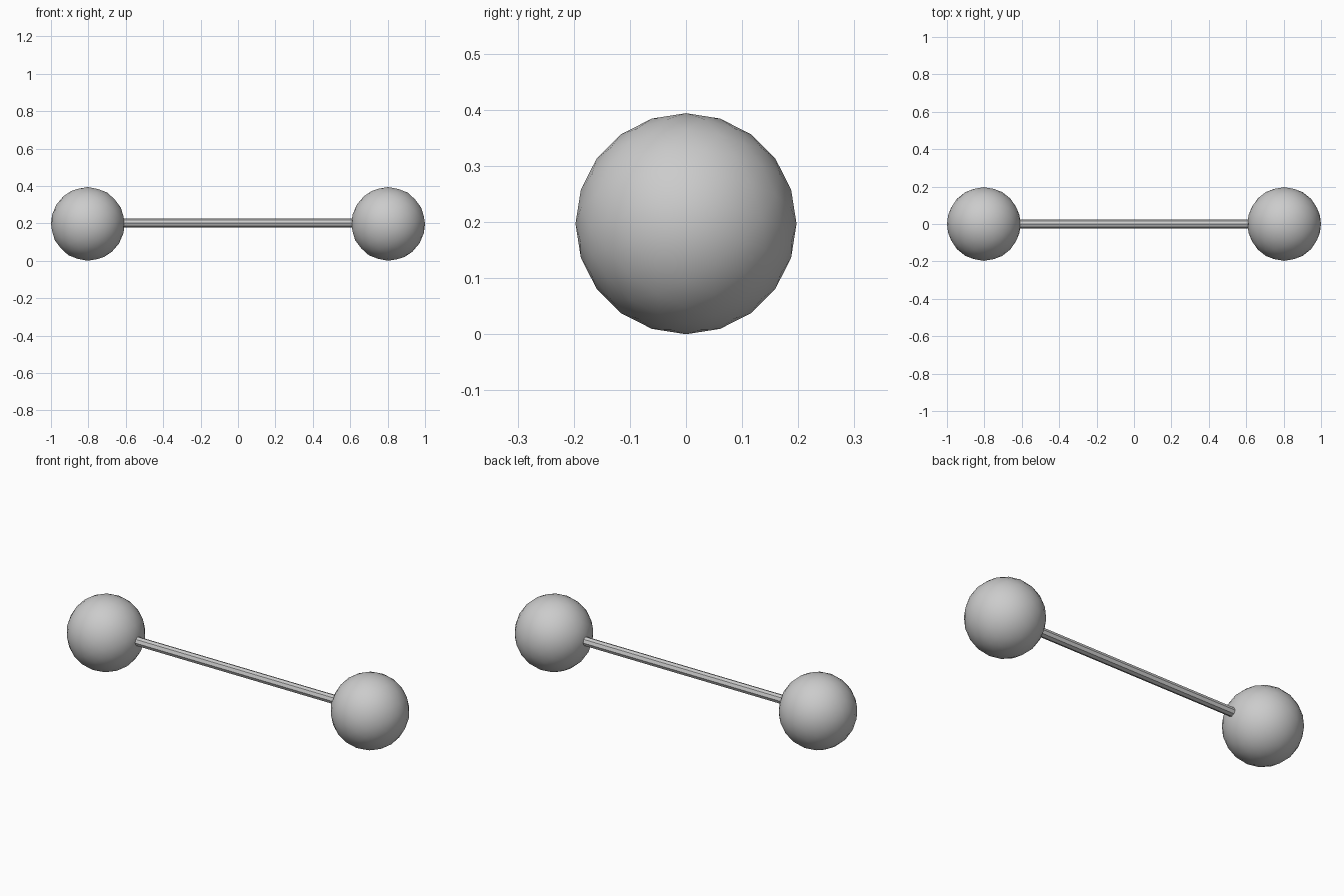
import bpy
from math import radians

if "Cube" in bpy.data.objects:
    bpy.data.objects.remove(bpy.data.objects["Cube"])

RADIUS = 0.197
OFFSET = 0.803


def smooth(obj, name):
    obj.name = name
    bpy.ops.object.shade_smooth_by_angle(angle=radians(40))


# Round weights, five-fold axis pointing along the bar
for side, name in ((-1, "left_weight"), (1, "right_weight")):
    bpy.ops.mesh.primitive_ico_sphere_add(
        subdivisions=3, radius=RADIUS,
        location=(side * OFFSET, 0, RADIUS), rotation=(0, radians(90), 0))
    smooth(bpy.context.object, name)

# Thin handle bar joining the weights
bpy.ops.mesh.primitive_cylinder_add(
    vertices=8, radius=0.024, depth=2 * (OFFSET - RADIUS) + 0.03,
    location=(0, 0, RADIUS + 0.005), rotation=(0, radians(90), 0))
bar = bpy.context.object
smooth(bar, "handle_bar")
